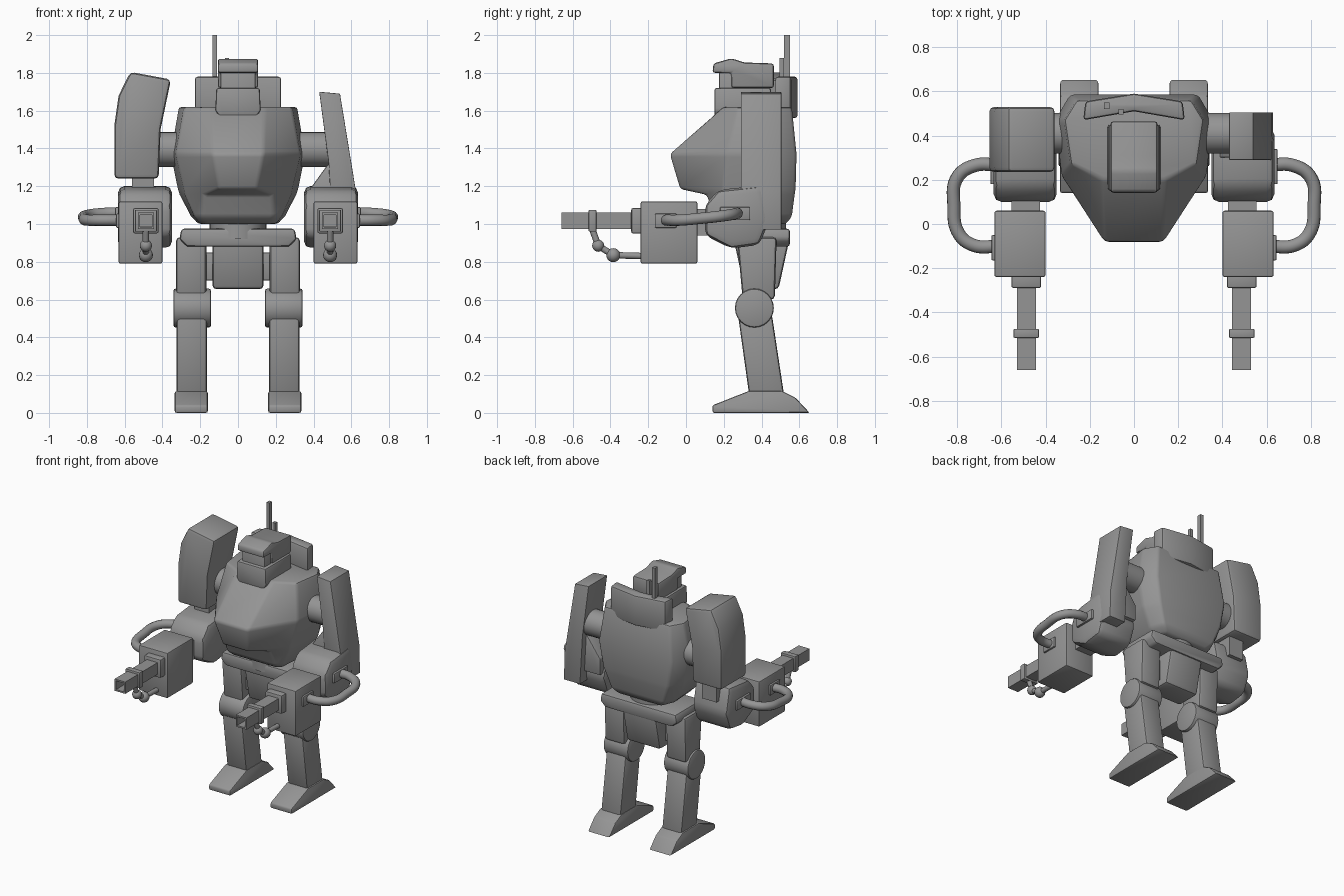
import bpy, bmesh, math
from mathutils import Vector, Matrix

cube = bpy.data.objects.get("Cube")
if cube:
    bpy.data.objects.remove(cube, do_unlink=True)

grey = bpy.data.materials.new("plain grey")
grey.use_nodes = True
grey.diffuse_color = (0.3, 0.3, 0.3, 1)
grey.node_tree.nodes["Principled BSDF"].inputs["Base Color"].default_value = (0.3, 0.3, 0.3, 1)


def finish(name, bm, bevel=0.0, segments=2):
    """Round the hard edges, then turn the bmesh into a shaded object."""
    bmesh.ops.recalc_face_normals(bm, faces=bm.faces[:])
    if bevel:
        hard = [e for e in bm.edges if len(e.link_faces) == 2 and e.calc_face_angle(0) > 0.35]
        bmesh.ops.bevel(bm, geom=hard, offset=bevel, offset_type='OFFSET', segments=segments,
                        profile=0.5, affect='EDGES', clamp_overlap=True)
    mesh = bpy.data.meshes.new(name)
    bm.to_mesh(mesh)
    bm.free()
    mesh.materials.append(grey)
    ob = bpy.data.objects.new(name, mesh)
    bpy.context.collection.objects.link(ob)
    bpy.ops.object.select_all(action='DESELECT')
    ob.select_set(True)
    bpy.context.view_layer.objects.active = ob
    bpy.ops.object.shade_smooth_by_angle(angle=math.radians(35))
    return ob


def loft_mesh(rings):
    bm = bmesh.new()
    loops = [[bm.verts.new(p) for p in ring] for ring in rings]
    n = len(loops[0])
    for a, b in zip(loops, loops[1:]):
        for i in range(n):
            j = (i + 1) % n
            bm.faces.new((a[i], a[j], b[j], b[i]))
    bm.faces.new(loops[0][::-1])
    bm.faces.new(loops[-1])
    return bm


def prism(name, axis, profile, lo, hi, bevel=0.0):
    """Extrude a 2D profile along one axis (other two axes in xyz order)."""
    place = {'x': lambda p, t: (t, p[0], p[1]),
             'y': lambda p, t: (p[0], t, p[1]),
             'z': lambda p, t: (p[0], p[1], t)}[axis]
    return finish(name, loft_mesh([[place(p, t) for p in profile] for t in (lo, hi)]), bevel)


def box(name, x, y, z, bevel=0.0):
    return prism(name, 'z', [(x[0], y[0]), (x[1], y[0]), (x[1], y[1]), (x[0], y[1])], *z, bevel)


def rod(name, a, b, radius, bevel=0.0, sides=24):
    a, b = Vector(a), Vector(b)
    bm = bmesh.new()
    turn = (b - a).to_track_quat('Z', 'Y').to_matrix().to_4x4()
    bmesh.ops.create_cone(bm, cap_ends=True, segments=sides, radius1=radius, radius2=radius,
                          depth=(b - a).length, matrix=Matrix.Translation((a + b) / 2) @ turn)
    return finish(name, bm, bevel)


def ball(name, centre, radius):
    bm = bmesh.new()
    bmesh.ops.create_uvsphere(bm, u_segments=16, v_segments=10, radius=radius,
                              matrix=Matrix.Translation(centre))
    return finish(name, bm)


def hose(name, points, radius):
    curve = bpy.data.curves.new(name, 'CURVE')
    curve.dimensions = '3D'
    curve.bevel_depth = radius
    curve.bevel_resolution = 4
    curve.use_fill_caps = True
    spline = curve.splines.new('BEZIER')
    spline.bezier_points.add(len(points) - 1)
    for bp, p in zip(spline.bezier_points, points):
        bp.co = p
        bp.handle_left_type = bp.handle_right_type = 'AUTO'
    curve.materials.append(grey)
    ob = bpy.data.objects.new(name, curve)
    bpy.context.collection.objects.link(ob)


# Torso: horizontal sections of half width / depth from front to back
sections = [
    (1.00, (.17, .20), (.20, .23), (.21, .44), (.17, .53)),
    (1.04, (.19, .15), (.23, .20), (.25, .46), (.21, .56)),
    (1.155, (.18, .11), (.28, .20), (.31, .47), (.25, .575)),
    (1.185, (.10, -.03), (.285, .20), (.32, .47), (.26, .58)),
    (1.37, (.135, -.085), (.33, .22), (.357, .47), (.29, .585)),
    (1.62, (.14, .20), (.285, .27), (.315, .47), (.26, .56)),
]
rings = []
for z, *half in sections:
    rings.append([(x, y, z) for x, y in half] + [(-x, y, z) for x, y in reversed(half)])
finish("torso", loft_mesh(rings), 0.016)
rod("waist", (0, .38, .92), (0, .38, 1.03), .15)

# Back collar and antennas
prism("collar", 'z', [(-.23, .47), (0, .51), (.23, .47), (.22, .555), (0, .59), (-.22, .555)],
      1.56, 1.78, 0.015)
box("long_antenna", (-.135, -.112), (.52, .55), (1.7, 2.0))
box("short_antenna", (-.07, -.048), (.495, .52), (1.7, 1.88))

# Head
prism("helmet", 'x', [(.14, 1.80), (.145, 1.85), (.24, 1.877), (.31, 1.855), (.465, 1.85),
                      (.465, 1.72), (.24, 1.72), (.24, 1.80)], -.107, .107, 0.014)
box("face", (-.092, .092), (.175, .44), (1.6, 1.82), 0.01)
prism("jaw", 'y', [(-.085, 1.55), (.085, 1.55), (.12, 1.60), (.115, 1.72), (-.115, 1.72),
                   (-.12, 1.60)], .15, .45, 0.012)

# Pelvis
prism("hip_bar", 'y', [(-.27, .88), (-.2, .88), (.2, .88), (.27, .88), (.31, .92), (.30, .975),
                       (-.30, .975), (-.31, .92)], .24, .55, 0.015)
prism("pelvis_block", 'x', [(.25, .93), (.55, .93), (.49, .655), (.31, .655)], -.135, .135, 0.02)
box("hip_axle", (-.2, .2), (.33, .43), (.70, .85), 0.01)

# Right shoulder shield (broad and curved) and left shoulder plate (thin and leaning)
prism("right_shoulder_shield", 'y', [(-.655, 1.24), (-.42, 1.24), (-.41, 1.5), (-.355, 1.765),
                                     (-.57, 1.805), (-.632, 1.68), (-.655, 1.52)], .235, .53, 0.022)
prism("left_shoulder_plate", 'y', [(.43, 1.70), (.54, 1.69), (.625, 1.17), (.63, .97),
                                   (.50, .97), (.48, 1.32)], .29, .505, 0.004)
prism("left_arm_wedge", 'y', [(.37, 1.17), (.475, 1.315), (.6, 1.3), (.6, 1.05), (.37, 1.05)],
      .30, .46, 0.008)
box("right_arm_link", (-.56, -.445), (.3, .45), (1.1, 1.3))

for side, s in (("left", 1), ("right", -1)):
    def span(a, b):
        return tuple(sorted((s * a, s * b)))

    # Shoulder and elbow
    rod(side + "_shoulder_axle", (s * .28, .41, 1.395), (s * .5, .41, 1.395), .092)
    prism(side + "_elbow", 'x', [(.10, .94), (.10, 1.10), (.17, 1.18), (.40, 1.205), (.44, 1.02),
                                 (.39, .89), (.24, .87)], *span(.35, .635), 0.035)
    box(side + "_wrist", span(.425, .555), (.03, .14), (.94, 1.08))

    # Weapon housing, collar, barrel and ring
    box(side + "_gun_housing", span(.40, .632), (-.24, .06), (.79, 1.12), 0.01)
    box(side + "_barrel_collar", span(.42, .555), (-.29, -.2), (.95, 1.085), 0.01)
    bm = loft_mesh([[(s * .4875 + dx * .043, y, 1.017 + dz * .043) for dx, dz in
                     ((-1, -1), (1, -1), (1, 1), (-1, 1))] for y in (-.66, -.22)])
    bmesh.ops.recalc_face_normals(bm, faces=bm.faces[:])
    muzzle = [f for f in bm.faces if f.normal.y < -.9]
    bmesh.ops.inset_individual(bm, faces=muzzle, thickness=.016)
    bmesh.ops.inset_individual(bm, faces=muzzle, thickness=.001, depth=-.12)
    finish(side + "_barrel", bm)
    box(side + "_barrel_ring", span(.43, .545), (-.515, -.475), (.96, 1.075), 0.004)

    # Jointed linkage under the barrel
    x = s * .4875
    joints = [(x, -.495, .97), (x, -.465, .885), (x, -.385, .835), (x, -.22, .83)]
    for i, (a, b) in enumerate(zip(joints, joints[1:])):
        rod(f"{side}_link_{i}", a, b, .017, sides=12)
    ball(side + "_link_upper_joint", joints[1], .032)
    ball(side + "_link_lower_joint", joints[2], .037)

    # Hose from elbow to housing with its sockets
    hose(side + "_hose", [(s * .60, .265, 1.06), (s * .72, .265, 1.055), (s * .80, .21, 1.045),
                          (s * .815, .08, 1.03), (s * .795, -.04, 1.02), (s * .73, -.095, 1.02),
                          (s * .60, -.10, 1.02)], .03)
    box(side + "_rear_socket", span(.6, .65), (.18, .34), (1.02, 1.09), 0.006)
    box(side + "_front_socket", span(.6, .645), (-.165, -.05), (.98, 1.055), 0.006)

    # Leg
    prism(side + "_thigh", 'x', [(.27, .93), (.48, .93), (.47, .60), (.30, .60)],
          *span(.168, .328), 0.02)
    rod(side + "_knee", (s * .143, .362, .555), (s * .342, .362, .555), .103, 0.012)
    prism(side + "_shin", 'x', [(.275, .52), (.455, .52), (.52, .09), (.335, .09)],
          *span(.165, .325), 0.016)
    prism(side + "_foot", 'x', [(.14, 0), (.14, .04), (.33, .115), (.51, .115), (.58, .08),
                                (.655, 0)], *span(.16, .335), 0.01)
